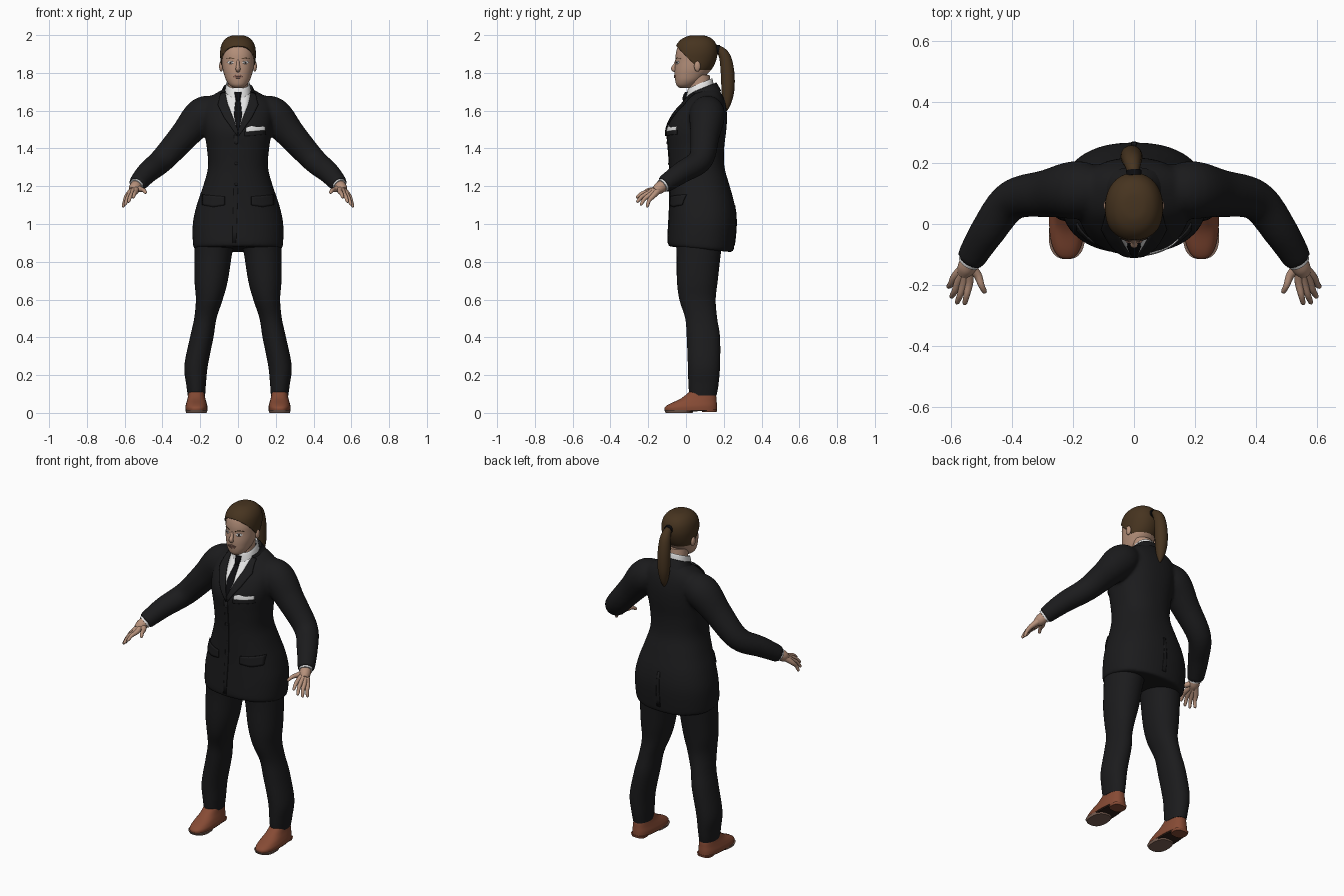
import bpy, bmesh, math
from mathutils import Vector
from mathutils.bvhtree import BVHTree

cube = bpy.data.objects.get("Cube")
if cube:
    bpy.data.objects.remove(cube, do_unlink=True)


def material(name, r, g, b):
    m = bpy.data.materials.new(name)
    m.use_nodes = True
    m.diffuse_color = (r, g, b, 1)
    node = m.node_tree.nodes["Principled BSDF"]
    node.inputs["Base Color"].default_value = (r, g, b, 1)
    node.inputs["Roughness"].default_value = 0.7
    return m


SUIT = material("charcoal cloth", .011, .011, .012)
BLACK = material("black", .004, .004, .005)
WHITE = material("white cotton", .8, .8, .8)
SKIN = material("skin", .47, .285, .2)
LIPS = material("lips", .32, .16, .12)
HAIR = material("brown hair", .062, .034, .014)
LEATHER = material("tan leather", .24, .07, .035)
SOLE = material("sole", .2, .12, .09)
ARCH = material("dark sole", .03, .015, .01)


def finish(name, bm, mat, angle=50):
    bmesh.ops.recalc_face_normals(bm, faces=bm.faces)
    me = bpy.data.meshes.new(name)
    bm.to_mesh(me)
    bm.free()
    me.materials.append(mat)
    me.polygons.foreach_set("use_smooth", [True] * len(me.polygons))
    me.set_sharp_from_angle(angle=math.radians(angle))
    ob = bpy.data.objects.new(name, me)
    bpy.context.collection.objects.link(ob)
    return ob


def smooth(rows, n):
    """Catmull-Rom interpolation of equal-length rows of numbers."""
    out = []
    for i in range(len(rows) - 1):
        a, b, c, d = (rows[max(i - 1, 0)], rows[i], rows[i + 1], rows[min(i + 2, len(rows) - 1)])
        for k in range(n):
            t = k / n
            out.append([q + t / 2 * (r - p + t * (2 * p - 5 * q + 4 * r - s + t * (3 * (q - r) + s - p)))
                        for p, q, r, s in zip(a, b, c, d)])
    return out + [list(rows[-1])]


def skin_rings(rings, caps=True):
    bm = bmesh.new()
    loops = [[bm.verts.new(p) for p in ring] for ring in rings]
    n = len(loops[0])
    for a, b in zip(loops, loops[1:]):
        for i in range(n):
            bm.faces.new((a[i], a[(i + 1) % n], b[(i + 1) % n], b[i]))
    if caps:
        bm.faces.new(loops[0])
        bm.faces.new(loops[-1])
    return bm


def loft(rows, power=2.3, seg=40, n=5, caps=True, grow=0):
    """Stack of level sections: height, shift, half width, front, back, tilt."""
    rings = []
    for z, cx, rx, yf, yb, tilt in smooth(rows, n):
        ring, yc = [], (yf + yb) / 2
        for i in range(seg):
            c, s = math.cos(math.tau * i / seg), math.sin(math.tau * i / seg)
            x = math.copysign(abs(c) ** (2 / power), c) * (rx + grow)
            y = math.copysign(abs(s) ** (2 / power), s) * ((yb - yf) / 2 + grow)
            ring.append((cx + x, yc + y, z + tilt * y))
        rings.append(ring)
    return skin_rings(rings, caps)


def tube(rows, up=(1, 0, 0), side=1, seg=20, n=6):
    """Round tube through rows of x, y, z, radius."""
    pts = smooth(rows, n)
    rings = []
    for i, (x, y, z, r) in enumerate(pts):
        t = Vector(pts[min(i + 1, len(pts) - 1)][:3]) - Vector(pts[max(i - 1, 0)][:3])
        u = t.cross(Vector(up)).normalized()
        v = u.cross(t).normalized()
        ring = [Vector((x, y, z)) + r * (u * math.cos(math.tau * k / seg) + v * math.sin(math.tau * k / seg))
                for k in range(seg)]
        rings.append([(p.x * side, p.y, p.z) for p in ring])
    return skin_rings(rings)


def plate(name, edge_a, edge_b, mat, tree, lift=.003, side=1, facing=-1, thick=.004, n=5):
    """Thin panel between two x,z edges, laid on a curved surface."""
    bm, grid = bmesh.new(), []
    for i in range((len(edge_a) - 1) * n + 1):
        k = min(i // n, len(edge_a) - 2)
        t = i / n - k
        a, b = (Vector(e[k]).lerp(Vector(e[k + 1]), t) for e in (edge_a, edge_b))
        line = []
        for j in range(n + 1):
            p = a.lerp(b, j / n)
            hit, nor, _, _ = tree.ray_cast(Vector((p.x * side, facing, p.y)), Vector((0, -facing, 0)))
            if hit is None:
                hit, nor, _, _ = tree.find_nearest(Vector((p.x * side, 0, p.y)))
            line.append(bm.verts.new(hit + nor * lift))
        grid.append(line)
    for r, s in zip(grid, grid[1:]):
        for j in range(n):
            bm.faces.new((r[j], r[j + 1], s[j + 1], s[j]))
    ob = finish(name, bm, mat)
    mod = ob.modifiers.new("thickness", "SOLIDIFY")
    mod.thickness, mod.offset = thick, 0
    return ob


def ball(name, centre, size, mat):
    bm = bmesh.new()
    bmesh.ops.create_uvsphere(bm, u_segments=20, v_segments=12, radius=1)
    for v in bm.verts:
        v.co = Vector([c + s * q for c, s, q in zip(centre, size, v.co)])
    return finish(name, bm, mat)


def cut(bm, point, normal):
    bmesh.ops.bisect_plane(bm, geom=bm.verts[:] + bm.edges[:] + bm.faces[:], plane_co=point,
                           plane_no=normal, clear_inner=True)


def surface(ob):
    return BVHTree.FromObject(ob, bpy.context.evaluated_depsgraph_get())


# Jacket body and sleeves, blended into one garment
bm = loft([
    (.866, 0, .226, -.088, .244, -.09), (.885, 0, .238, -.097, .254, -.08), (1, 0, .24, -.092, .267, 0),
    (1.1, 0, .219, -.087, .258, 0), (1.2, 0, .185, -.086, .232, 0), (1.3, 0, .159, -.087, .204, 0),
    (1.4, 0, .165, -.094, .202, 0), (1.5, 0, .18, -.1, .214, 0), (1.58, 0, .187, -.064, .217, 0),
    (1.64, 0, .18, -.018, .207, .05), (1.68, 0, .135, .006, .187, .15), (1.708, 0, .076, .023, .16, .3)])
for s in (1, -1):
    sleeve = tube([(.1, .112, 1.605, .07), (.185, .112, 1.578, .095), (.285, .1, 1.468, .078), (.4, .077, 1.34, .066),
                   (.48, -.025, 1.272, .058), (.537, -.118, 1.207, .047)], (0, 1, 0), s, 28)
    temp = bpy.data.meshes.new("sleeve")
    sleeve.to_mesh(temp)
    sleeve.free()
    bm.from_mesh(temp)
    bpy.data.meshes.remove(temp)
jacket = finish("jacket", bm, SUIT)
blend = jacket.modifiers.new("blend", "REMESH")
blend.mode, blend.voxel_size, blend.use_smooth_shade = "VOXEL", .009, True
soften = jacket.modifiers.new("soften", "SMOOTH")
soften.factor, soften.iterations = .5, 10
bpy.context.view_layer.update()
body = surface(jacket)

# Jacket collar, open at the front
bm = loft([(1.672, 0, .11, .0, .186, .35), (1.705, 0, .086, .013, .17, .38), (1.72, 0, .078, .018, .158, .4),
           (1.695, 0, .071, .025, .15, .4)], caps=False)
cut(bm, (0, .04, 0), (0, 1, 0))
finish("jacket_collar", bm, SUIT)

# Shirt, tie and lapels
plate("shirt_front", [(-.066, 1.69), (-.055, 1.62), (-.006, 1.5)], [(.066, 1.69), (.055, 1.62), (.006, 1.5)],
      WHITE, body)
finish("shirt_collar", loft([(1.68, 0, .073, -.004, .15, .42), (1.742, 0, .062, .01, .14, .42),
                             (1.737, 0, .056, .018, .132, .42)], caps=False), WHITE)
plate("tie", [(-.011, 1.67), (-.022, 1.57), (-.003, 1.49)], [(.011, 1.67), (.022, 1.57), (.003, 1.49)],
      BLACK, body, .006)
finish("tie_knot", loft([(1.652, 0, .01, -.017, .02, 0), (1.675, 0, .016, -.017, .02, 0),
                         (1.7, 0, .018, -.005, .02, 0)], seg=16), BLACK)
for s, label in ((1, "left"), (-1, "right")):
    plate(label + "_lapel", [(.066, 1.69), (.054, 1.63), (.026, 1.56), (-.004, 1.48)],
          [(.09, 1.685), (.105, 1.625), (.072, 1.56), (.004, 1.465)], SUIT, body, .007, s, thick=.007)
    plate(label + "_pocket_flap", [(.07, 1.145), (.13, 1.15), (.185, 1.155)],
          [(.07, 1.1), (.13, 1.09), (.185, 1.1)], SUIT, body, .003, s, thick=.006)

# Jacket fastening, breast pocket and back vent
plate("front_edge", [(-.022, 1.47), (-.022, 1.2), (-.03, .9)], [(.0, 1.47), (.0, 1.2), (-.01, .9)],
      SUIT, body, .001, thick=.005)
for i in range(3):
    z = 1.43 - i * .11
    hit = body.ray_cast(Vector((-.01, -1, z)), Vector((0, 1, 0)))[0]
    ball("button_%d" % (i + 1), hit + Vector((0, -.003, 0)), (.008, .004, .008), SUIT)
plate("breast_pocket", [(.035, 1.488), (.145, 1.498)], [(.035, 1.465), (.145, 1.475)], SUIT, body, .003, thick=.006)
plate("pocket_square", [(.042, 1.508), (.07, 1.518), (.1, 1.512), (.142, 1.517)],
      [(.042, 1.487), (.07, 1.489), (.1, 1.492), (.142, 1.496)], WHITE, body, .004)
plate("back_vent", [(-.008, 1.1), (-.01, .89)], [(.008, 1.1), (.014, .89)], SUIT, body, .001, facing=1)

# Cuffs, hands, trousers and shoes on both sides
for s, label in ((1, "left"), (-1, "right")):
    finish(label + "_cuff", tube([(.525, -.1, 1.22, .039), (.54, -.125, 1.202, .037)], (0, 1, 0), s), WHITE)
    finish(label + "_wrist", tube([(.53, -.11, 1.213, .03), (.547, -.142, 1.19, .031), (.557, -.165, 1.175, .022)],
                                  side=s), SKIN)
    fingers = {"index": ((.54, -.19, 1.172), (.555, -.265, 1.14)), "middle": ((.557, -.193, 1.165), (.581, -.262, 1.116)),
               "ring": ((.574, -.187, 1.156), (.599, -.242, 1.1)), "little": ((.587, -.174, 1.148), (.609, -.208, 1.09)),
               "thumb": ((.513, -.166, 1.182), (.487, -.227, 1.165))}
    for finger, (knuckle, tip) in fingers.items():
        k, t = Vector(knuckle), Vector(tip)
        w = Vector((.545, -.135, 1.193)).lerp(k, .15)
        mid = k.lerp(t, .5) + Vector((0, -.004, .006))
        finish("%s_%s_finger" % (label, finger),
               tube([(*w, .02), (*k, .014), (*mid, .0105), (*k.lerp(t, .9), .008), (*t, .003)], side=s, seg=12, n=4), SKIN)

    def leg_part(name, rows, mat, power=2.3):
        finish(label + name, loft([(z, s * cx, rx, a, b, tilt) for z, cx, rx, a, b, tilt in rows], power=power), mat)

    leg_part("_trouser_leg", [
        (.95, .115, .11, -.06, .2, 0), (.85, .13, .1, -.05, .185, 0), (.7, .142, .088, -.048, .168, 0),
        (.6, .152, .071, -.035, .157, 0), (.5, .173, .059, -.004, .165, 0), (.4, .192, .062, .004, .18, 0),
        (.25, .222, .062, .01, .18, 0), (.15, .222, .052, .013, .172, 0), (.092, .22, .046, .018, .162, 0)], SUIT, 2.1)
    leg_part("_shoe", [(.014, .22, .057, -.113, .164, .02), (.034, .22, .058, -.113, .164, .04),
                       (.055, .22, .053, -.09, .162, .07), (.082, .22, .046, -.025, .16, .05),
                       (.112, .22, .041, .022, .155, -.05)], LEATHER, 2.5)
    leg_part("_arch", [(.008, .22, .052, -.1, .155, .02), (.018, .22, .055, -.108, .16, .02)], ARCH, 2.5)
    leg_part("_forefoot_sole", [(0, .22, .054, -.108, .035, 0), (.014, .22, .059, -.115, .04, 0)], SOLE, 2.5)
    leg_part("_shoe_heel", [(.004, .22, .043, .085, .162, 0), (.018, .22, .047, .083, .165, 0)], LEATHER, 2.8)

# Head and neck
skull = [(1.72, 0, .022, -.034, .02, 0), (1.735, 0, .044, -.05, .045, 0), (1.76, 0, .062, -.057, .08, 0),
         (1.79, 0, .073, -.06, .11, 0), (1.82, 0, .081, -.06, .135, 0), (1.86, 0, .086, -.056, .153, 0),
         (1.9, 0, .088, -.054, .16, 0), (1.94, 0, .081, -.043, .154, 0), (1.97, 0, .062, -.018, .134, 0),
         (1.987, 0, .034, .018, .1, 0), (1.991, 0, .008, .05, .068, 0)]
head = finish("head", loft(skull, power=2.15, seg=48), SKIN)
bpy.context.view_layer.update()
face = surface(head)
finish("neck", loft([(1.66, 0, .055, .02, .14, 0), (1.72, 0, .053, .018, .132, 0), (1.79, 0, .055, .012, .125, 0)],
                    power=2), SKIN)

# Hair cap cut along the hairline
bm = loft([(r[0] + .008, *r[1:]) for r in skull], power=2.15, seg=48, grow=.007)
cut(bm, (0, -.055, 1.945), (0, .72, .7))
cut(bm, (0, .1, 1.815), (0, 0, 1))
hair = finish("hair_cap", bm, HAIR)
mod = hair.modifiers.new("thickness", "SOLIDIFY")
mod.thickness, mod.offset = .01, -1
finish("ponytail", tube([(0, .15, 1.925, .016), (-.003, .18, 1.92, .022), (-.006, .207, 1.88, .031),
                         (-.008, .22, 1.8, .036), (-.008, .222, 1.71, .034), (-.006, .217, 1.64, .022),
                         (-.004, .213, 1.6, .005)]), HAIR)
finish("hair_tie", tube([(0, .157, 1.926, .024), (-.001, .175, 1.922, .025)]), BLACK)

# Facial features
finish("nose", tube([(0, -.05, 1.866, .007), (0, -.058, 1.842, .009), (0, -.067, 1.822, .0125),
                     (0, -.05, 1.81, .01)]), SKIN, 180)
plate("upper_lip", [(-.026, 1.783), (-.008, 1.79), (.008, 1.79), (.026, 1.783)],
      [(-.026, 1.782), (-.008, 1.782), (.008, 1.782), (.026, 1.782)], LIPS, face, .002)
plate("lower_lip", [(-.024, 1.781), (-.008, 1.781), (.008, 1.781), (.024, 1.781)],
      [(-.024, 1.779), (-.01, 1.772), (.01, 1.772), (.024, 1.779)], LIPS, face, .003)
for s, label in ((1, "left"), (-1, "right")):
    plate(label + "_eye", [(.022, 1.855), (.032, 1.863), (.046, 1.863), (.056, 1.856)],
          [(.022, 1.854), (.032, 1.848), (.046, 1.848), (.056, 1.855)], WHITE, face, .001, s, thick=.002)
    plate(label + "_iris", [(.034, 1.858), (.037, 1.861), (.041, 1.861), (.044, 1.858)],
          [(.034, 1.853), (.037, 1.85), (.041, 1.85), (.044, 1.853)], ARCH, face, .002, s, thick=.002)
    plate(label + "_eyebrow", [(.018, 1.876), (.04, 1.882), (.062, 1.876)],
          [(.018, 1.872), (.04, 1.878), (.062, 1.874)], HAIR, face, .001, s, thick=.002)
    ball(label + "_ear", (s * .089, .06, 1.835), (.011, .017, .028), SKIN)
